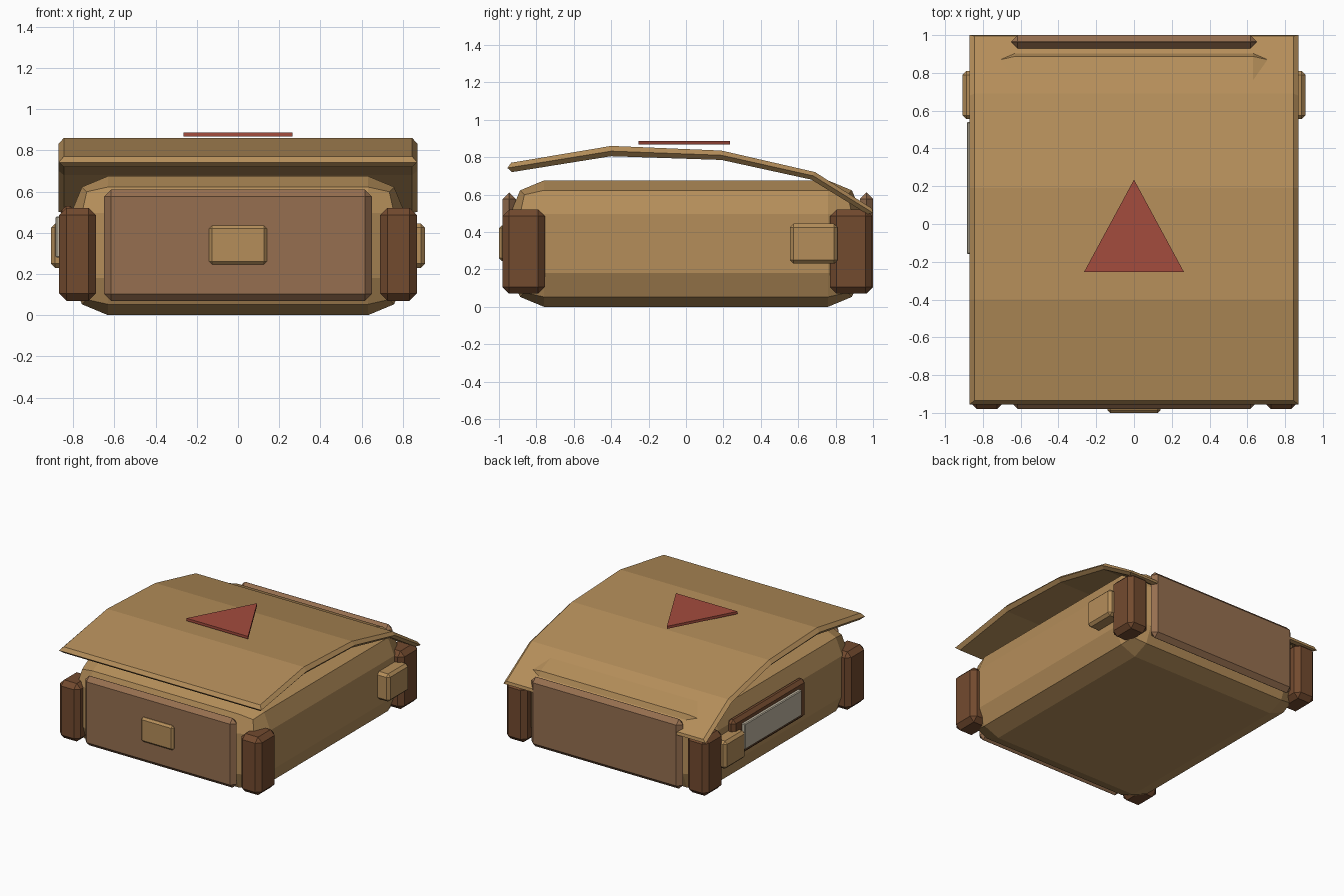
import bpy
import bmesh

cube = bpy.data.objects.get("Cube")
if cube:
    bpy.data.objects.remove(cube, do_unlink=True)


def material(name, rgb):
    mat = bpy.data.materials.new(name)
    mat.use_nodes = True
    mat.diffuse_color = (*rgb, 1)
    mat.node_tree.nodes["Principled BSDF"].inputs["Base Color"].default_value = (*rgb, 1)
    return mat


TAN = material("tan canvas", (0.46, 0.27, 0.102))
BROWN = material("brown leather", (0.305, 0.159, 0.08))
DARK = material("dark leather", (0.171, 0.069, 0.028))
RED = material("red emblem", (0.366, 0.072, 0.047))
PALE = material("pale label", (0.515, 0.46, 0.352))


def add_object(name, bm, mat):
    bmesh.ops.recalc_face_normals(bm, faces=bm.faces)
    mesh = bpy.data.meshes.new(name)
    bm.to_mesh(mesh)
    bm.free()
    mesh.materials.append(mat)
    obj = bpy.data.objects.new(name, mesh)
    bpy.context.collection.objects.link(obj)
    return obj


def box(name, xs, ys, zs, mat, bevel, segments=1):
    """Bevelled box given by its extents on each axis."""
    bm = bmesh.new()
    bmesh.ops.create_cube(bm, size=1)
    for v in bm.verts:
        for i, (lo, hi) in enumerate((xs, ys, zs)):
            v.co[i] = hi if v.co[i] > 0 else lo
    bmesh.ops.bevel(bm, geom=bm.edges[:], offset=bevel, segments=segments,
                    profile=0.5, affect='EDGES')
    return add_object(name, bm, mat)


# Padded main body
box("body", (-0.81, 0.81), (-0.94, 0.94), (0, 0.675), TAN, 0.18, 2)

# Front and back pockets
box("front_pocket", (-0.65, 0.65), (-0.98, -0.91), (0.07, 0.61), BROWN, 0.034)
box("back_pocket", (-0.65, 0.65), (0.93, 1.0), (0.07, 0.61), BROWN, 0.034)
box("front_clip", (-0.14, 0.14), (-1.0, -0.94), (0.245, 0.435), TAN, 0.015)

# Corner guards and side clips, mirrored left and right
for side, label in ((1, "left"), (-1, "right")):
    outer = sorted((side * 0.69, side * 0.868))
    box(f"{label}_front_guard", outer, (-0.98, -0.755), (0.07, 0.52), DARK, 0.035)
    box(f"{label}_back_guard", outer, (0.77, 0.995), (0.07, 0.52), DARK, 0.035)
    box(f"{label}_clip", sorted((side * 0.79, side * 0.907)), (0.555, 0.81),
        (0.23, 0.445), TAN, 0.02)

# Label and its frame on one side
box("label_frame", (-0.86, -0.79), (-0.25, 0.64), (0.23, 0.53), DARK, 0.025)
box("label", (-0.885, -0.84), (-0.16, 0.54), (0.28, 0.48), PALE, 0.006)

# Bent lid: rings of top, rim and underside points joined along its length
top = [(-0.935, 0.77), (-0.4, 0.86), (0.19, 0.835), (0.69, 0.72), (0.995, 0.525)]
rim = [(-0.955, 0.742), (-0.4, 0.832), (0.19, 0.81), (0.68, 0.7), (1.0, 0.502)]
under = [(-0.93, 0.72), (-0.4, 0.805), (0.19, 0.785), (0.67, 0.68), (0.97, 0.495)]
bm = bmesh.new()
rings = []
for t, r, u in zip(top, rim, under):
    loop = ((-0.845, t), (0.845, t), (0.87, r), (0.845, u), (-0.845, u), (-0.87, r))
    rings.append([bm.verts.new((x, y, z)) for x, (y, z) in loop])
for a, b in zip(rings, rings[1:]):
    for i in range(6):
        j = (i + 1) % 6
        bm.faces.new((a[i], a[j], b[j], b[i]))
for ring in (rings[0], rings[-1]):
    bm.faces.new((ring[0], ring[1], ring[2], ring[5]))
    bm.faces.new((ring[5], ring[2], ring[3], ring[4]))
add_object("lid", bm, TAN)

# Triangular emblem above the lid
bm = bmesh.new()
corners = ((-0.265, -0.255), (0.265, -0.255), (0, 0.235))
face = bm.faces.new([bm.verts.new((x, y, 0.867)) for x, y in corners])
extruded = bmesh.ops.extrude_face_region(bm, geom=[face], use_keep_orig=True)
for item in extruded["geom"]:
    if isinstance(item, bmesh.types.BMVert):
        item.co.z = 0.887
add_object("emblem", bm, RED)
